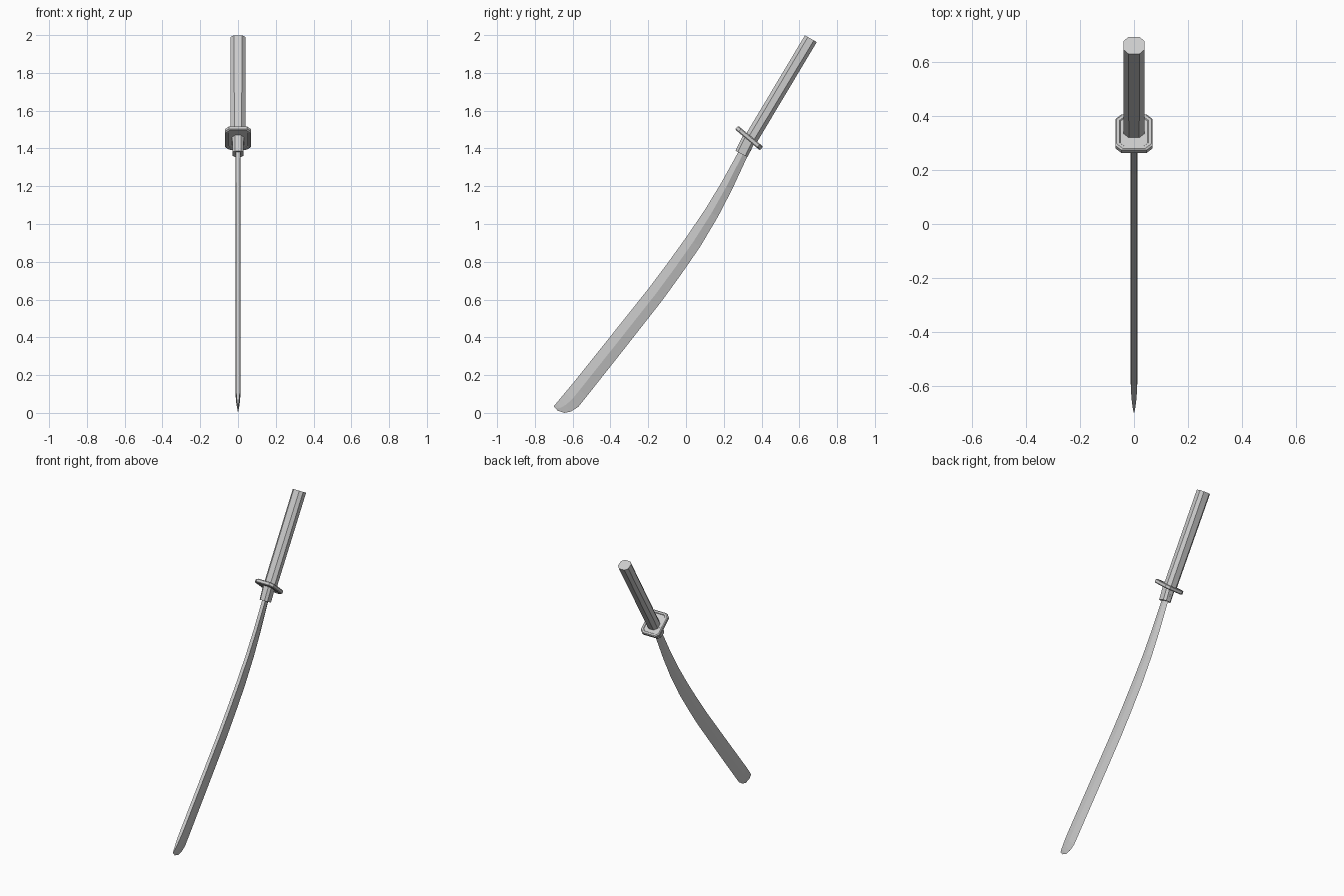
import bpy, bmesh
from mathutils import Vector
from math import cos, sin, radians

if "Cube" in bpy.data.objects:
    bpy.data.objects.remove(bpy.data.objects["Cube"])


def finish(name, bm):
    bmesh.ops.recalc_face_normals(bm, faces=bm.faces[:])
    me = bpy.data.meshes.new(name)
    bm.to_mesh(me)
    bm.free()
    ob = bpy.data.objects.new(name, me)
    bpy.context.collection.objects.link(ob)
    return ob


def loft(bm, rings):
    vr = [[bm.verts.new(p) for p in r] for r in rings]
    n = len(rings[0])
    for a, b in zip(vr, vr[1:]):
        for i in range(n):
            j = (i + 1) % n
            bm.faces.new((a[i], a[j], b[j], b[i]))
    return [bm.faces.new(vr[0]), bm.faces.new(vr[-1])]


def octagon(center, hx, hu, c, tilt):
    # chamfered rectangle spanned by x and a downward-tilted y direction
    u = Vector((0, cos(radians(tilt)), -sin(radians(tilt))))
    o = Vector((0, center[0], center[1]))
    pts = [(hx, hu - c), (hx - c, hu), (c - hx, hu), (-hx, hu - c),
           (-hx, c - hu), (c - hx, -hu), (hx - c, -hu), (hx, c - hu)]
    return [o + Vector((x, 0, 0)) + u * v for x, v in pts]


# handle
bm = bmesh.new()
loft(bm, [octagon((.345, 1.452), .039, .036, .02, 30),
          octagon((.661, 1.981), .039, .036, .018, 30)])
finish("handle", bm)

# guard plate with bevelled rim and recessed faces
bm = bmesh.new()
g = Vector((.334, 1.455))
n = Vector((sin(radians(40)), cos(radians(40))))
rings = [octagon(g + n * d, .069 - s, .086 - s, .022, 40)
         for d, s in [(-.013, .005), (-.008, 0), (.008, 0), (.013, .005)]]
caps = loft(bm, rings)
bmesh.ops.recalc_face_normals(bm, faces=bm.faces[:])
bmesh.ops.inset_individual(bm, faces=caps, thickness=.012)
bmesh.ops.inset_individual(bm, faces=caps, thickness=.003, depth=-.004)
finish("guard", bm)

# collar between guard and blade
bm = bmesh.new()
loft(bm, [octagon((.294, 1.371), .029, .036, .014, 27),
          octagon((.334, 1.453), .031, .036, .014, 30)])
finish("blade_collar", bm)

# blade: spine y,z, edge y,z, thickness factor
stations = [
    (.297, 1.42, .348, 1.395, 1), (.278, 1.383, .326, 1.36, 1),
    (.185, 1.215, .245, 1.185, 1), (.10, 1.075, .17, 1.04, 1),
    (0, .928, .075, .88, 1), (-.10, .789, -.02, .742, 1),
    (-.20, .656, -.12, .603, 1), (-.40, .405, -.322, .345, 1),
    (-.60, .155, -.525, .088, 1), (-.64, .107, -.57, .032, .85),
    (-.665, .077, -.61, .007, .6), (-.685, .053, -.645, 0, .35),
    (-.70, .035, -.68, .012, .05)]
rings = []
for sy, sz, ey, ez, k in stations:
    s, e = Vector((0, sy, sz)), Vector((0, ey, ez))
    t = Vector((.0135 * k, 0, 0))
    m = s.lerp(e, .5)
    rings.append([s + t * .85, m + t, e, m - t, s - t * .85])
bm = bmesh.new()
loft(bm, rings)
finish("blade", bm)
